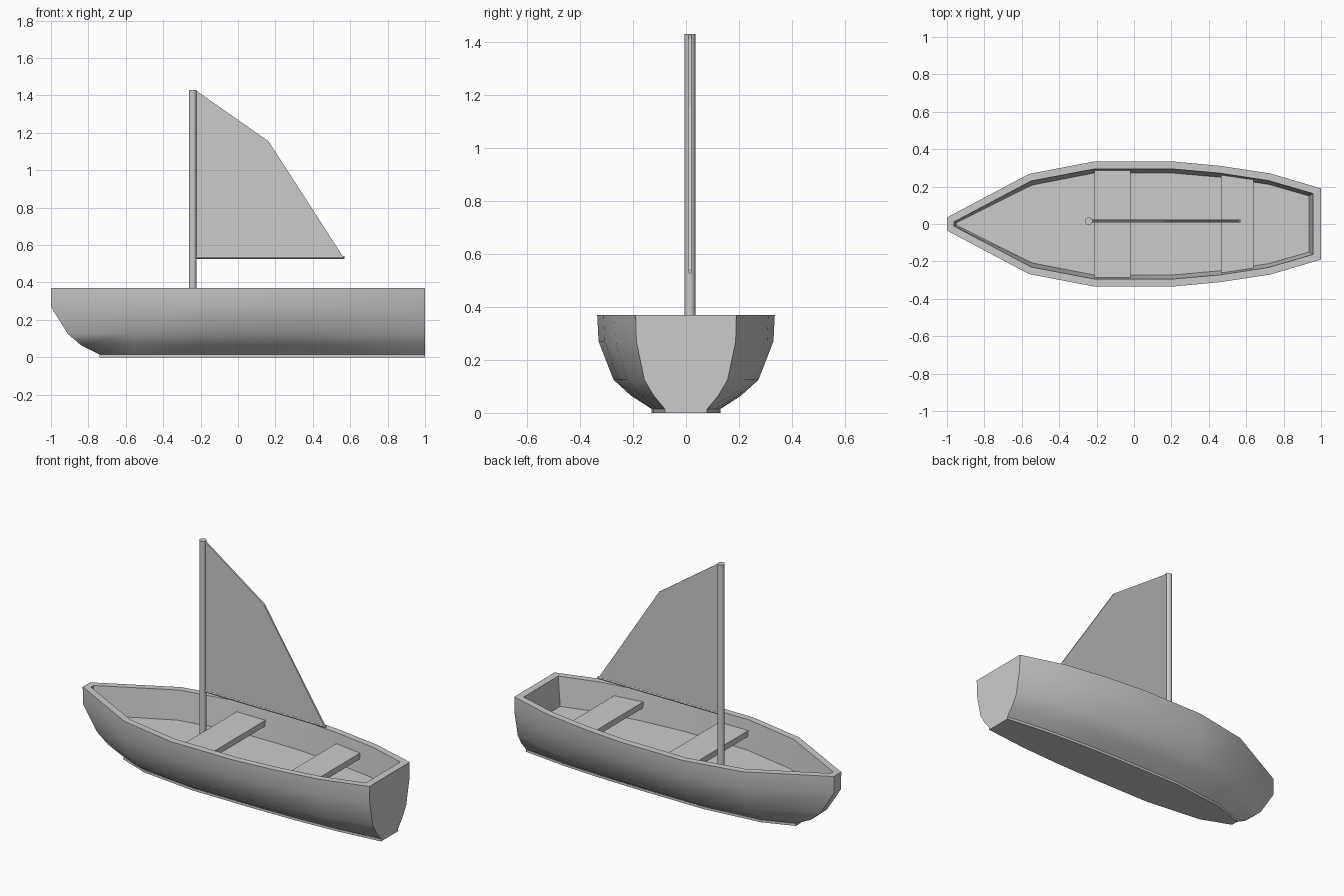
import bpy, bmesh, math
from mathutils import Vector

if "Cube" in bpy.data.objects:
    bpy.data.objects.remove(bpy.data.objects["Cube"])


def finish(bm, name, smooth=None):
    bmesh.ops.recalc_face_normals(bm, faces=bm.faces)
    me = bpy.data.meshes.new(name)
    bm.to_mesh(me)
    bm.free()
    ob = bpy.data.objects.new(name, me)
    bpy.context.collection.objects.link(ob)
    if smooth:
        bpy.ops.object.select_all(action='DESELECT')
        bpy.context.view_layer.objects.active = ob
        ob.select_set(True)
        bpy.ops.object.shade_smooth_by_angle(angle=math.radians(smooth))
    return ob


def prism(name, outline, offset):
    """Extrude a flat outline along an offset."""
    bm = bmesh.new()
    a = [bm.verts.new(p) for p in outline]
    b = [bm.verts.new(Vector(p) + Vector(offset)) for p in outline]
    bm.faces.new(a)
    bm.faces.new(b)
    n = len(a)
    for i in range(n):
        bm.faces.new((a[i], a[(i + 1) % n], b[(i + 1) % n], b[i]))
    return finish(bm, name)


def rod(name, start, end, radius, sides):
    start, end = Vector(start), Vector(end)
    bm = bmesh.new()
    bmesh.ops.create_cone(bm, cap_ends=True, segments=sides, radius1=radius,
                          radius2=radius, depth=(end - start).length)
    rot = (end - start).to_track_quat('Z', 'Y').to_matrix()
    bmesh.ops.rotate(bm, matrix=rot, verts=bm.verts)
    bmesh.ops.translate(bm, vec=(start + end) / 2, verts=bm.verts)
    return finish(bm, name, 40)


# Hull: stations (x, half width at rim, half width at keel)
stations = [(-1, .035, .02), (-.56, .268, .09), (-.21, .335, .13), (.2, .335, .13),
            (.46, .311, .125), (.73, .27, .11), (1, .19, .08)]
# Levels: (z, share of the flare, x of the stem)
levels = [(0, 0, -.74), (.015, 0, -.74), (.065, .38, -.84),
          (.125, .70, -.91), (.27, .975, -1), (.37, 1, -1)]
# Cavity: (x, half width) at the rim and at the floor
inner_top = [(-.962, .012), (-.55, .23), (-.21, .295), (.2, .295),
             (.46, .272), (.72, .232), (.957, .163)]
inner_floor = [(-.95, .006), (-.545, .208), (-.21, .273), (.2, .273),
               (.46, .25), (.72, .212), (.935, .15)]

bm = bmesh.new()


def loop(points, z):
    """Closed outline: right side bow to stern, then left side back."""
    return [bm.verts.new((x, -w, z)) for x, w in points] + \
           [bm.verts.new((x, w, z)) for x, w in reversed(points)]


loops = []
for z, f, stem in levels:
    pts = [(stem if i == 0 else x, lo + (hi - lo) * f)
           for i, (x, hi, lo) in enumerate(stations)]
    loops.append(loop(pts, z))
loops += [loop(inner_top, .37), loop(inner_floor, .2)]
for a, b in zip(loops, loops[1:]):
    n = len(a)
    for i in range(n):
        j = (i + 1) % n
        bm.faces.new((a[i], a[j], b[j], b[i]))
# keel plate and floor
for lp in (loops[0], loops[-1]):
    n = len(lp)
    for i in range(n // 2 - 1):
        bm.faces.new((lp[i], lp[i + 1], lp[n - 2 - i], lp[n - 1 - i]))
finish(bm, "hull", 40)

# Seats, tapered to the inner walls
for name, x0, x1, w0, w1 in (("front_seat", -.21, -.02, .287, .287),
                             ("rear_seat", .465, .64, .262, .236)):
    prism(name, [(x0, -w0, .275), (x1, -w1, .275), (x1, w1, .275), (x0, w0, .275)],
          (0, 0, .035))

# Mast, boom and sail
rod("mast", (-.242, .015, .2), (-.242, .015, 1.43), .02, 16)
rod("boom", (-.235, .015, .533), (.57, .015, .533), .008, 8)
prism("sail", [(-.235, .01, .533), (.565, .01, .533), (.163, .01, 1.155), (-.23, .01, 1.43)],
      (0, .01, 0))
